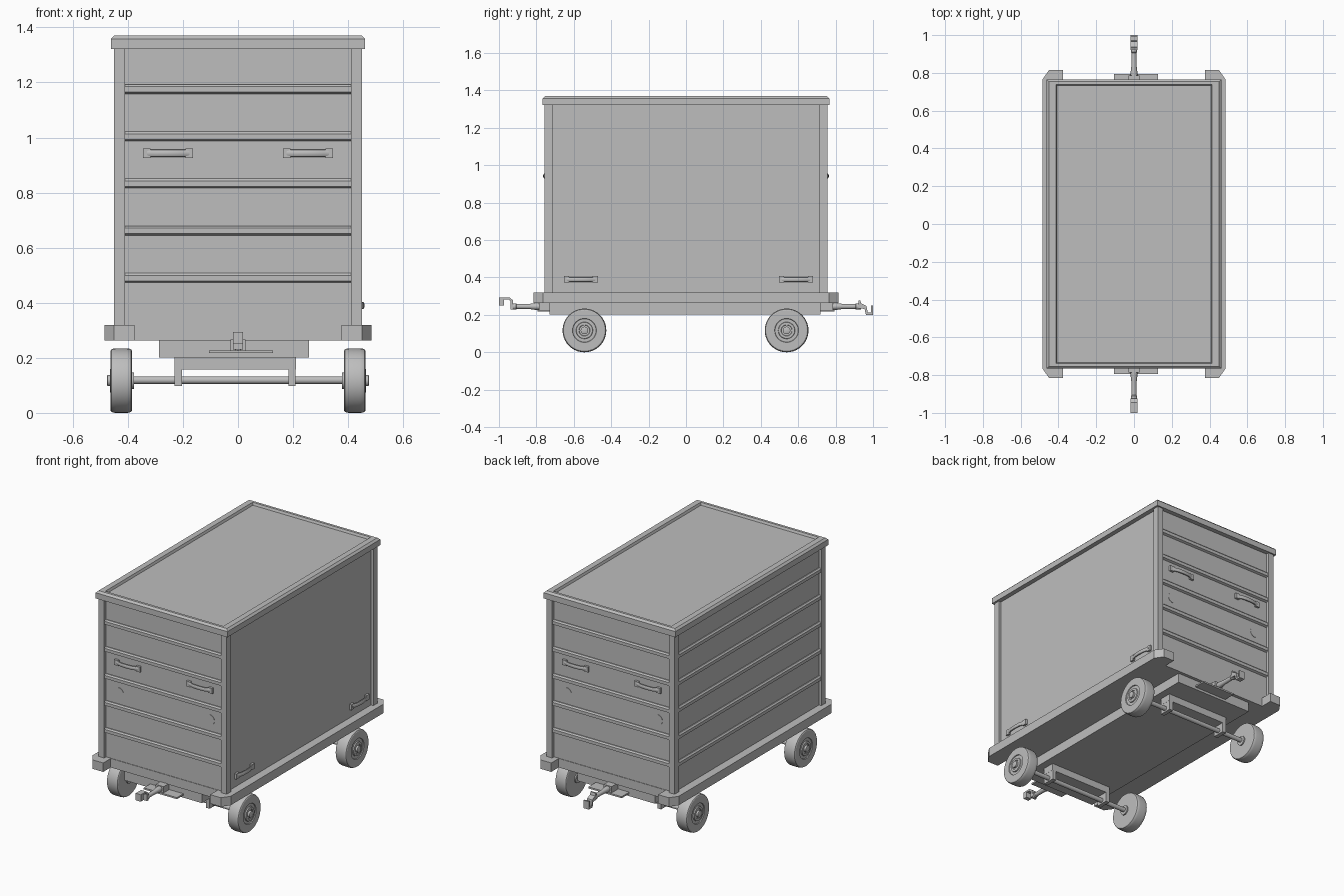
import bpy, bmesh, math
from mathutils import Vector

if "Cube" in bpy.data.objects:
    bpy.data.objects.remove(bpy.data.objects["Cube"])

GREY = (0.515, 0.515, 0.515, 1)
grey = bpy.data.materials.new("plain grey")
grey.use_nodes = True
grey.diffuse_color = GREY
grey.node_tree.nodes["Principled BSDF"].inputs["Base Color"].default_value = GREY


def finish(name, bm, smooth=False):
    bmesh.ops.recalc_face_normals(bm, faces=bm.faces)
    me = bpy.data.meshes.new(name)
    bm.to_mesh(me)
    bm.free()
    me.materials.append(grey)
    ob = bpy.data.objects.new(name, me)
    bpy.context.collection.objects.link(ob)
    if smooth:
        bpy.ops.object.select_all(action='DESELECT')
        ob.select_set(True)
        bpy.context.view_layer.objects.active = ob
        bpy.ops.object.shade_smooth_by_angle(angle=math.radians(30))
    return ob


def loft(name, rings, smooth=False):
    """Skin a list of equal-sized rings of points and cap both ends."""
    bm = bmesh.new()
    loops = [[bm.verts.new(p) for p in ring] for ring in rings]
    n = len(loops[0])
    for a, b in zip(loops, loops[1:]):
        for i in range(n):
            j = (i + 1) % n
            bm.faces.new((a[i], a[j], b[j], b[i]))
    bm.faces.new(loops[0])
    bm.faces.new(loops[-1])
    return finish(name, bm, smooth)


def prism(name, pts, vec):
    pts = [Vector(p) for p in pts]
    return loft(name, [pts, [p + Vector(vec) for p in pts]])


def rect(hx, hy, z):
    return [(-hx, -hy, z), (hx, -hy, z), (hx, hy, z), (-hx, hy, z)]


def box(name, x, y, z):
    return prism(name, [(x[0], y[0], z[0]), (x[1], y[0], z[0]),
                        (x[1], y[1], z[0]), (x[0], y[1], z[0])], (0, 0, z[1] - z[0]))


def lathe(name, profile, centre, axis, n=40):
    """Revolve (distance along axis, radius) pairs."""
    axis = Vector(axis)
    up = Vector((0, 0, 1))
    side = axis.cross(up)
    rings = []
    for d, r in profile:
        rings.append([Vector(centre) + axis * d + (up * math.cos(t) + side * math.sin(t)) * r
                      for t in (2 * math.pi * i / n for i in range(n))])
    return loft(name, rings, True)


def handle(name, centre, out):
    """Two square pads joined by a bowed grip."""
    c, out = Vector(centre), Vector(out)
    along = out.cross(Vector((0, 0, 1)))
    for s in (-1, 1):
        p = c + along * s * 0.077
        q = [p + along * a + Vector((0, 0, h)) for a, h in
             ((-.014, -.017), (.014, -.017), (.014, .017), (-.014, .017))]
        prism(name + "_pad", q, out * 0.014)
    path = [(-.077, .008), (-.058, .012), (-.04, .018), (0, .02),
            (.04, .018), (.058, .012), (.077, .008)]
    rings = []
    for a, d in path:
        ctr = c + along * a + out * d
        rings.append([ctr + out * math.cos(t) * .007 + Vector((0, 0, math.sin(t) * .013))
                      for t in (math.pi * i / 6 for i in range(12))])
    loft(name + "_grip", rings, True)


# Body, corner posts and lid with a recessed top panel
WX, WY = 0.433, 0.737
loft("body", [rect(WX, WY, 0.3), rect(WX, WY, 1.35)])
for sx in (-1, 1):
    for sy in (-1, 1):
        box("corner_post", sorted((sx * .41, sx * .45)), sorted((sy * .715, sy * .757)), (.32, 1.33))
loft("lid", [rect(.462, .766, 1.322), rect(.462, .766, 1.358), rect(.45, .754, 1.37),
             rect(.414, .738, 1.37), rect(.408, .732, 1.355)])

# Horizontal ribs on the front, back and one long side
for k in range(5):
    z = 1.175 - k * 0.1713
    section = [(-.004, -.018), (.014, -.01), (.014, .01), (.006, .018), (-.004, .018)]
    for s in (-1, 1):
        prism("end_rib", [(-.41, s * (WY + d), z + h) for d, h in section], (.82, 0, 0))
    prism("side_rib", [(-WX - d, -.715, z + h) for d, h in section], (0, 1.43, 0))

# Handles and round plugs
for s in (-1, 1):
    for x in (-.254, .254):
        handle("end_handle", (x, s * WY, .943), (0, s, 0))
    for x in (-.319, .319):
        lathe("round_plug", [(-.002, .033), (.002, .033)], (x, s * WY, .75), (0, s, 0), 24)
for y in (-.562, .588):
    handle("side_handle", (WX, y, .39), (1, 0, 0))

# Platform with chamfered corner lugs, and the chassis below
corner = [(.375, WY + .003), (.375, .815), (.45, .815), (.485, .765)]
outline = corner + [(x, -y) for x, y in corner[::-1]]
outline += [(-x, -y) for x, y in corner] + [(-x, y) for x, y in corner[::-1]]
prism("platform", [(x, y, .263) for x, y in outline], (0, 0, .057))
box("chassis", (-.287, .258), (-.73, .72), (.202, .27))

# Axles, brackets and wheels
R = 0.117
tyre = [(0, .05), (0, .108), (.003, .113), (.01, .116), (.02, R), (.058, R), (.068, .116),
        (.075, .113), (.078, .108), (.078, .064), (.073, .062), (.073, .045), (.08, .043),
        (.08, .03), (.076, .028), (.076, .02), (.089, .02), (.091, .016)]
for y in (-.543, .538):
    box("axle_bracket", (-.23, .21), (y - .04, y + .04), (.158, .205))
    for x in (-.23, .183):
        box("bracket_leg", (x, x + .026), (y - .04, y + .04), (.097, .17))
    lathe("axle", [(-.4, .014), (.4, .014)], (0, y, R + .002), (1, 0, 0), 20)
    for s in (-1, 1):
        lathe("wheel", tyre, (s * .385, y, R), (s, 0, 0))
        lathe("inner_hub", [(-.008, .03), (.01, .03)], (s * .385, y, R), (s, 0, 0), 24)

# Tow bars at both ends
for s in (-1, 1):
    box("hitch_plate", (-.105, .128), sorted((s * .7, s * .795)), (.217, .227))
    box("hitch_bracket", (-.028, .028), sorted((s * .7, s * .785)), (.222, .266))
    lathe("tow_bar", [(0, .018), (.03, .018), (.06, .014), (.13, .013), (.135, .017), (.16, .017)],
          (0, s * .775, .245), (0, s, 0), 16)

# Front coupling: arm rising to a downward jaw
prism("front_coupling", [(-.018, y, z) for y, z in
      ((-.925, .23), (-.937, .23), (-.937, .272), (-.95, .283), (-.972, .283), (-.972, .25),
       (-1, .25), (-1, .294), (-.945, .294), (-.925, .278))], (.036, 0, 0))
# Rear coupling: arm dropping to an upturned hook
prism("rear_coupling", [(-.018, y, z) for y, z in
      ((.922, .278), (.932, .278), (.936, .262), (.965, .248), (.972, .212), (.99, .212),
       (.99, .25), (1, .25), (1, .2), (.962, .2), (.955, .232), (.922, .235))], (.036, 0, 0))
